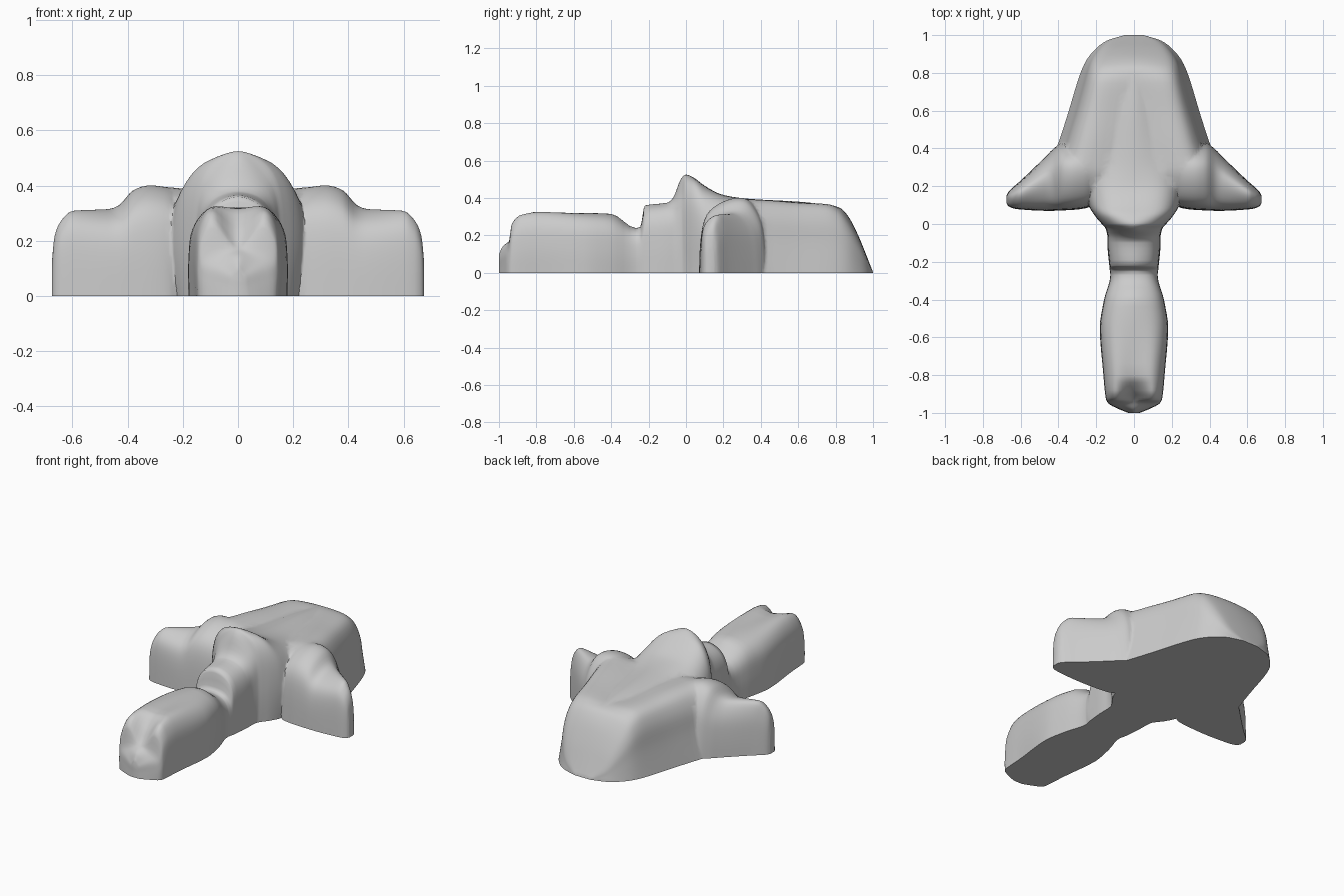
import bpy, bmesh

if "Cube" in bpy.data.objects:
    bpy.data.objects.remove(bpy.data.objects["Cube"])


def smooth_rows(rows, n):
    """Resample rows of numbers through monotone curves; first column is position."""
    def slope(i, c):
        if i in (0, len(rows) - 1):
            j = min(i, len(rows) - 2)
            return (rows[j+1][c] - rows[j][c]) / (rows[j+1][0] - rows[j][0])
        a = (rows[i][c] - rows[i-1][c]) / (rows[i][0] - rows[i-1][0])
        b = (rows[i+1][c] - rows[i][c]) / (rows[i+1][0] - rows[i][0])
        return 0 if a * b <= 0 else 2 * a * b / (a + b)
    out = []
    for i in range(len(rows) - 1):
        h = rows[i+1][0] - rows[i][0]
        for k in range(n):
            t = k / n
            row = [rows[i][0] + t * h]
            for c in range(1, len(rows[0])):
                p, q = rows[i][c], rows[i+1][c]
                row.append((2*t**3 - 3*t*t + 1) * p + (t**3 - 2*t*t + t) * h * slope(i, c)
                           + (3*t*t - 2*t**3) * q + (t**3 - t*t) * h * slope(i+1, c))
            out.append(row)
    return out + [list(rows[-1])]


def curve(pts, n):
    """Catmull-Rom curve through 2D points."""
    p = [pts[0]] + pts + [pts[-1]]
    out = []
    for i in range(1, len(p) - 2):
        for k in range(n):
            t = k / n
            out.append(tuple(0.5 * (2*b + (c-a)*t + (2*a-5*b+4*c-d)*t*t + (3*b-a-3*c+d)*t**3)
                             for a, b, c, d in zip(*p[i-1:i+3])))
    return out + [pts[-1]]


def loft(name, rings):
    bm = bmesh.new()
    vs = [[bm.verts.new(p) for p in r] for r in rings]
    n = len(vs[0])
    for a, b in zip(vs, vs[1:]):
        for i in range(n):
            j = (i + 1) % n
            bm.faces.new((a[i], a[j], b[j], b[i]))
    bm.faces.new(vs[0])
    bm.faces.new(vs[-1])
    bmesh.ops.recalc_face_normals(bm, faces=bm.faces)
    me = bpy.data.meshes.new(name)
    bm.to_mesh(me)
    bm.free()
    ob = bpy.data.objects.new(name, me)
    bpy.context.collection.objects.link(ob)
    return ob


def section(wb, wm, hs, hc, depth, ridge=0.6):
    """Flat-bottomed arch: base width, middle width, shoulder and centre heights."""
    half = [(wb, 0), (wm, .42*hs), (.92*wm, .79*hs), (ridge*wm, hs), (0, hc)]
    pts = curve(half + [(-x, z) for x, z in half[-2::-1]], 5)
    return [(wb, -depth)] + pts + [(-wb, -depth)]


# head, neck and raised hood: y, base half width, mid half width, shoulder z, centre z
core_rows = [
    (-1, .03, .025, .08, .10), (-.98, .08, .075, .11, .14), (-.95, .135, .135, .15, .165),
    (-.93, .145, .147, .265, .18), (-.88, .15, .155, .31, .25), (-.8, .155, .162, .322, .317),
    (-.55, .18, .18, .305, .32), (-.4, .155, .158, .29, .315), (-.27, .12, .125, .225, .24),
    (-.245, .125, .128, .235, .245), (-.22, .13, .13, .33, .36), (-.1, .14, .14, .35, .375),
    (-.07, .14, .14, .37, .40), (-.025, .145, .15, .44, .505), (0, .16, .17, .48, .525),
    (.04, .19, .205, .485, .51), (.1, .22, .24, .445, .465), (.2, .25, .255, .40, .415),
    (.35, .24, .24, .365, .395), (.6, .16, .16, .35, .382), (.8, .1, .1, .33, .36)]
core = loft("head_neck_and_hood", [[(x, r[0], z) for x, z in section(*r[1:], .06)]
                                   for r in smooth_rows(core_rows, 4)])

# broad cloak tapering to the rounded rear, slightly hollow along its middle
cloak_rows = [
    (.13, .2, .2, .33, .33), (.2, .40, .35, .36, .35), (.3, .45, .40, .395, .36), (.43, .40, .365, .39, .36),
    (.6, .345, .312, .375, .36), (.75, .30, .27, .365, .362), (.82, .275, .25, .335, .35),
    (.87, .25, .23, .275, .30), (.93, .20, .185, .165, .18), (.97, .145, .135, .07, .08),
    (1, .05, .05, .003, .003)]
cloak = loft("cloak", [[(x, r[0], z) for x, z in section(*r[1:], .08, .68)]
                       for r in smooth_rows(cloak_rows, 4)])

# side arms: x, front y, back y, height
arm_rows = [
    (.12, .15, .42, .33), (.2, .115, .43, .36), (.25, .085, .43, .392), (.32, .075, .435, .402),
    (.38, .072, .43, .385), (.43, .07, .395, .33), (.47, .07, .355, .315), (.6, .077, .23, .31),
    (.64, .083, .195, .275), (.665, .095, .17, .22), (.675, .11, .15, .12)]
arm_shape = [(0, 0), (.02, .5), (.1, .78), (.3, .93), (.55, 1), (.75, .95), (.92, .7), (.98, .35), (1, 0)]


def arm_ring(x, y0, y1, h, side):
    pts = curve([(y0 + a * (y1 - y0), b * h) for a, b in arm_shape], 4)
    return [(side * x, y, z) for y, z in [(y0, -.1)] + pts + [(y1, -.1)]]


arms = [loft(n, [arm_ring(*r, s) for r in smooth_rows(arm_rows, 4)])
        for n, s in (("left_arm", -1), ("right_arm", 1))]

# fuse the parts into one skin
for part in [cloak] + arms:
    m = core.modifiers.new("join", 'BOOLEAN')
    m.operation, m.solver, m.object = 'UNION', 'EXACT', part
dg = bpy.context.evaluated_depsgraph_get()
bm = bmesh.new()
bm.from_mesh(bpy.data.meshes.new_from_object(core.evaluated_get(dg)))

# soften the joins, then trim flat at the ground and close the underside
for _ in range(3):
    bmesh.ops.smooth_vert(bm, verts=[v for v in bm.verts if v.co.z > .02 and v.co.y > .02], factor=.4,
                          use_axis_x=True, use_axis_y=True, use_axis_z=True)
bmesh.ops.bisect_plane(bm, geom=bm.verts[:] + bm.edges[:] + bm.faces[:],
                       plane_co=(0, 0, 0), plane_no=(0, 0, 1), clear_inner=True)
bmesh.ops.holes_fill(bm, edges=[e for e in bm.edges if e.is_boundary], sides=0)
bmesh.ops.recalc_face_normals(bm, faces=bm.faces)
core.modifiers.clear()
bm.to_mesh(core.data)
bm.free()
core.name = "cloaked_body"
for part in [cloak] + arms:
    bpy.data.objects.remove(part)

bpy.context.view_layer.objects.active = core
core.select_set(True)
bpy.ops.object.shade_smooth_by_angle(angle=1.2)
